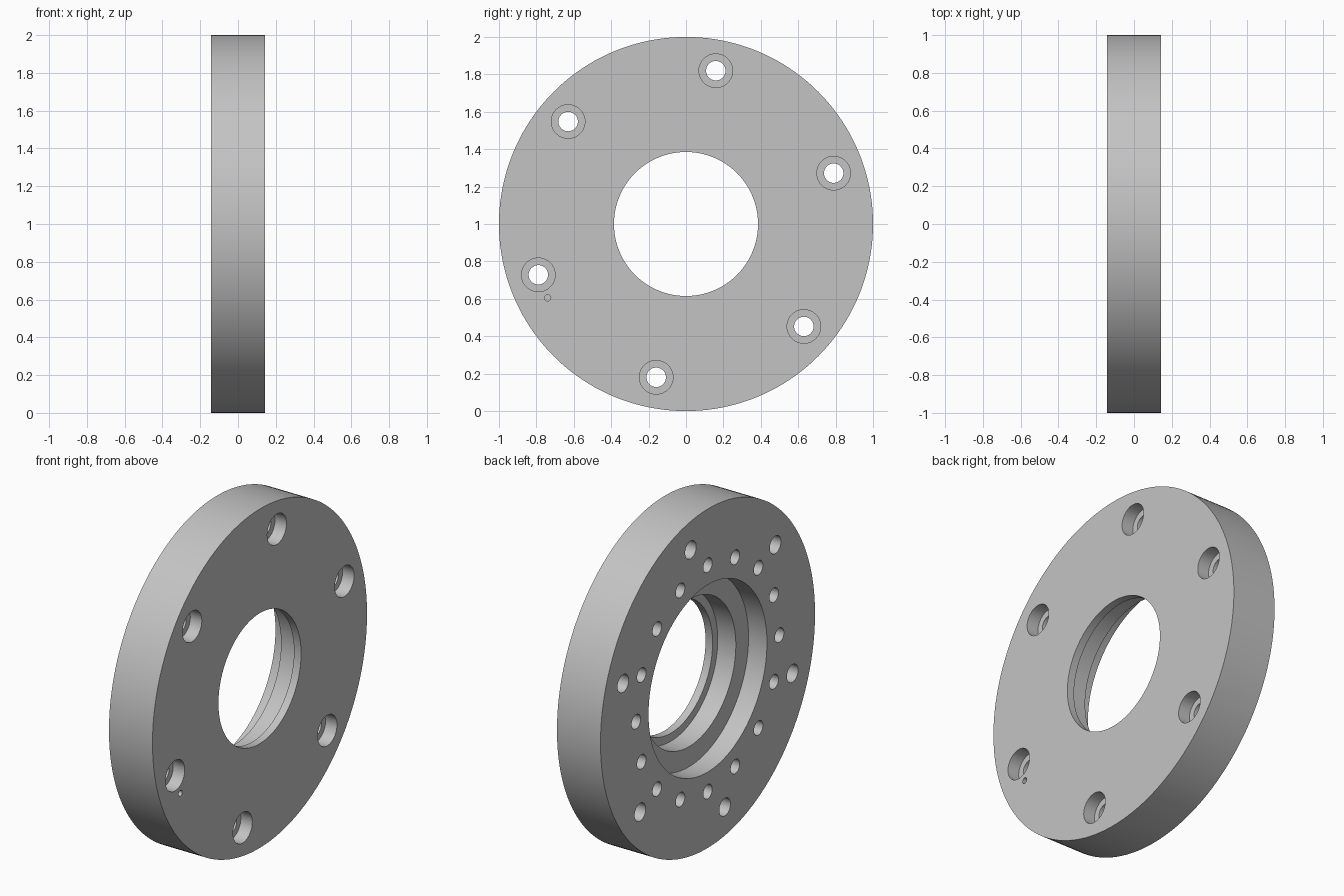
import bpy, bmesh
from math import sin, cos, tau, radians

cube = bpy.data.objects.get("Cube")
if cube:
    bpy.data.objects.remove(cube, do_unlink=True)

HALF = 0.142       # half the thickness of the disc
OVER = 0.02        # how far cutters stick out of a face


def lathe(bm, profile, y=0.0, z=0.0, segments=32, ring=False):
    """Turn (x, radius) points around an axis along x; cap the ends or close the ring."""
    loops = []
    for x, r in profile:
        loops.append([bm.verts.new((x, y + r * cos(tau * i / segments),
                                    z + r * sin(tau * i / segments)))
                      for i in range(segments)])
    pairs = list(zip(loops, loops[1:]))
    if ring:
        pairs.append((loops[-1], loops[0]))
    else:
        bm.faces.new(loops[0])
        bm.faces.new(loops[-1])
    for a, b in pairs:
        for i in range(segments):
            j = (i + 1) % segments
            bm.faces.new((a[i], a[j], b[j], b[i]))


def make_object(name, bm):
    bmesh.ops.recalc_face_normals(bm, faces=bm.faces[:])
    mesh = bpy.data.meshes.new(name)
    bm.to_mesh(mesh)
    bm.free()
    obj = bpy.data.objects.new(name, mesh)
    bpy.context.collection.objects.link(obj)
    return obj


steel = bpy.data.materials.new("plain grey")
steel.use_nodes = True
colour = (0.55, 0.55, 0.55, 1)
steel.diffuse_color = colour
steel.node_tree.nodes["Principled BSDF"].inputs["Base Color"].default_value = colour

# Disc with a stepped central bore, widest at the -x face
bm = bmesh.new()
lathe(bm, [(HALF, 1.0), (HALF, 0.385), (HALF - 0.046, 0.385),
           (HALF - 0.046, 0.433), (0.12 - HALF, 0.433), (0.12 - HALF, 0.552),
           (-HALF, 0.552), (-HALF, 1.0)], z=1.0, segments=160, ring=True)
flange = make_object("flange_disc", bm)
flange.data.materials.append(steel)

bm = bmesh.new()
# Six counterbored bolt holes, right through
for k in range(6):
    a = radians(19 + 60 * k)
    floor = HALF - 0.075
    lathe(bm, [(-HALF - OVER, 0.052), (floor, 0.052), (floor, 0.09),
               (HALF + OVER, 0.09)], 0.835 * cos(a), 1 + 0.835 * sin(a), 40)
# Sixteen blind holes around the wide end of the bore
for k in range(16):
    a = tau * k / 16
    lathe(bm, [(-HALF - OVER, 0.042), (0.0, 0.042)],
          0.668 * cos(a), 1 + 0.668 * sin(a))
# Small locating pin hole beside one bolt
lathe(bm, [(HALF - 0.06, 0.017), (HALF + OVER, 0.017)], -0.74, 0.605, 24)
cutter = make_object("hole_cutter", bm)
cutter.hide_render = True

# Cut the holes, then drop the helper
cut = flange.modifiers.new("holes", 'BOOLEAN')
cut.operation = 'DIFFERENCE'
cut.solver = 'EXACT'
cut.object = cutter
for o in bpy.context.selected_objects:
    o.select_set(False)
bpy.context.view_layer.objects.active = flange
flange.select_set(True)
bpy.ops.object.modifier_apply(modifier=cut.name)
bpy.data.objects.remove(cutter, do_unlink=True)

bpy.ops.object.shade_smooth_by_angle(angle=radians(30))
